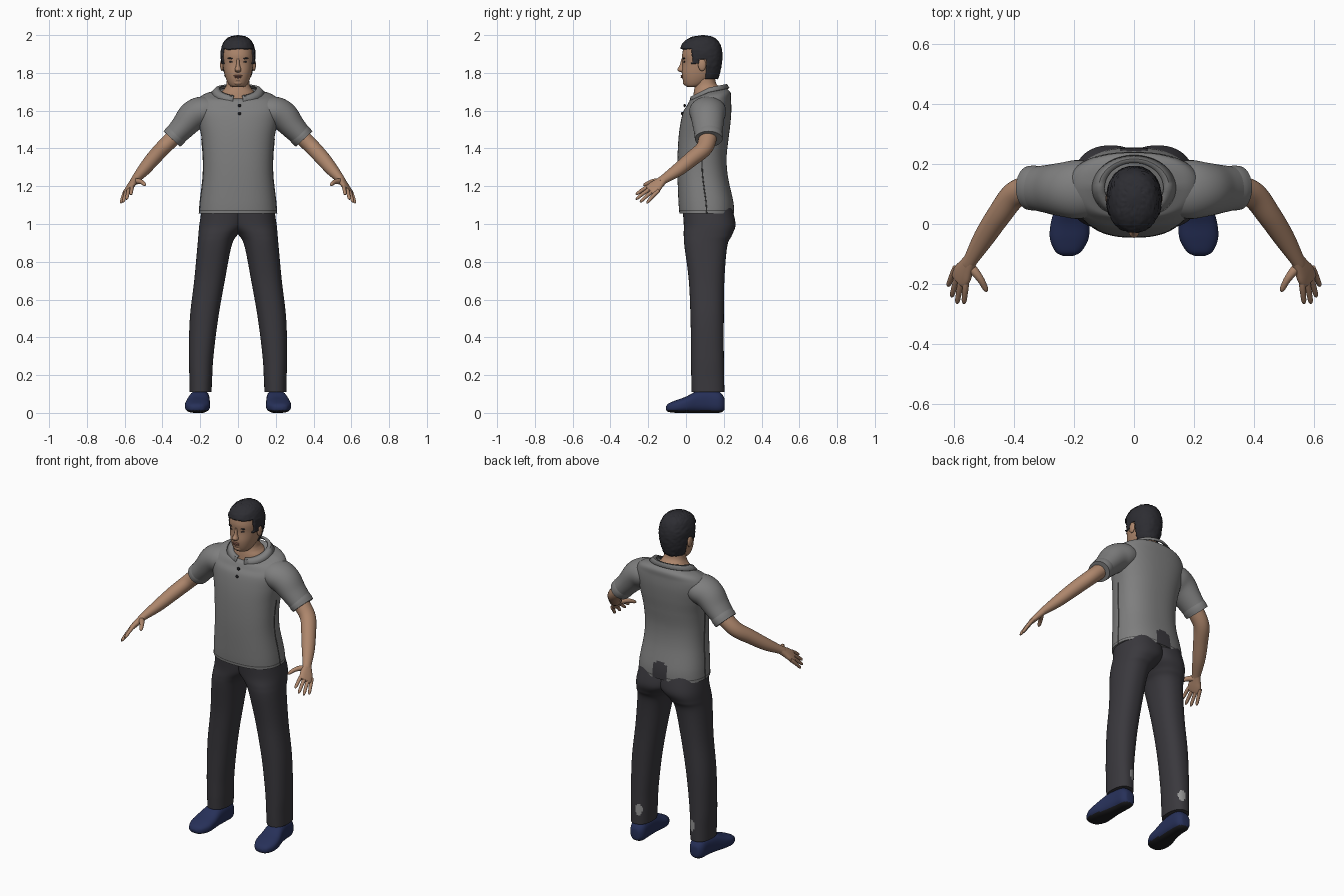
import bpy, bmesh, math, random
from mathutils import Vector, Matrix

random.seed(4)
if "Cube" in bpy.data.objects:
    bpy.data.objects.remove(bpy.data.objects["Cube"])


def material(name, r, g, b):
    m = bpy.data.materials.new(name)
    m.use_nodes = True
    m.diffuse_color = (r, g, b, 1)
    node = m.node_tree.nodes["Principled BSDF"]
    node.inputs["Base Color"].default_value = (r, g, b, 1)
    node.inputs["Roughness"].default_value = 0.8
    return m


SKIN = material("skin", 0.42, 0.24, 0.15)
SHIRT = material("shirt grey", 0.21, 0.21, 0.21)
SEAM = material("seam grey", 0.08, 0.08, 0.08)
PANTS = material("trouser charcoal", 0.042, 0.04, 0.047)
HAIR = material("hair black", 0.026, 0.026, 0.032)
SHOE = material("shoe navy", 0.02, 0.03, 0.10)
SOLE = material("sole black", 0.012, 0.012, 0.014)
LIP = material("lip brown", 0.27, 0.12, 0.085)
PATCH = material("patch grey", 0.30, 0.30, 0.30)


def finish(name, bm, mats):
    bmesh.ops.recalc_face_normals(bm, faces=bm.faces)
    me = bpy.data.meshes.new(name)
    bm.to_mesh(me)
    bm.free()
    for m in mats:
        me.materials.append(m)
    me.shade_smooth()
    me.set_sharp_from_angle(angle=math.radians(45))
    ob = bpy.data.objects.new(name, me)
    bpy.context.collection.objects.link(ob)
    return ob


def smooth(rows, k):
    """Catmull-Rom interpolation of rows of numbers."""
    rows = [Vector(r) for r in rows]
    out = []
    for i in range(len(rows) - 1):
        b, c = rows[i], rows[i + 1]
        a, d = rows[max(i - 1, 0)], rows[min(i + 2, len(rows) - 1)]
        for j in range(k):
            t = j / k
            out.append(0.5 * (2 * b + (c - a) * t + (2 * a - 5 * b + 4 * c - d) * t * t
                              + (3 * b - a - 3 * c + d) * t ** 3))
    return out + [rows[-1]]


def oval(n, p):
    """Unit superellipse points."""
    for i in range(n):
        c, s = math.cos(math.tau * i / n), math.sin(math.tau * i / n)
        yield (math.copysign(abs(c) ** (2 / p), c), math.copysign(abs(s) ** (2 / p), s))


def skin(name, rings, mats, s=1, rule=None, keep=None, wrap=True):
    bm = bmesh.new()
    vs = [[bm.verts.new((x * s, y, z)) for x, y, z in ring] for ring in rings]
    n = len(vs[0])
    for a, b in zip(vs, vs[1:]):
        for i in range(n if wrap else n - 1):
            j = (i + 1) % n
            bm.faces.new((a[i], a[j], b[j], b[i]))
    if wrap:
        bm.faces.new(vs[0])
        bm.faces.new(vs[-1])
    for f in list(bm.faces):
        c = f.calc_center_median()
        if rule:
            f.material_index = rule(c)
        if keep and not keep(c):
            bm.faces.remove(f)
    for v in [v for v in bm.verts if not v.link_faces]:
        bm.verts.remove(v)
    return finish(name, bm, mats)


def stack(name, rows, mats, p=2.2, n=48, k=8, **kw):
    """Horizontal ovals: z, x0, x1, y0, y1, forward dip."""
    rings = []
    for z, x0, x1, y0, y1, dip in smooth(rows, k):
        cx, cy, rx, ry = (x0 + x1) / 2, (y0 + y1) / 2, (x1 - x0) / 2, (y1 - y0) / 2
        rings.append([(cx + u * rx, cy + v * ry, z + dip * v * ry * (1 if v < 0 else 0.4))
                      for u, v in oval(n, p)])
    return skin(name, rings, mats, **kw)


def centred(rows):
    return [(z, -h, h, a, b, d) for z, h, a, b, d in rows]


def tube(name, rows, mats, hint, n=20, k=6, p=2, **kw):
    """Ovals along a path: x, y, z, radius along hint, other radius."""
    pts = smooth(rows, k)
    rings = []
    for i, r in enumerate(pts):
        t = (pts[min(i + 1, len(pts) - 1)] - pts[max(i - 1, 0)])
        t = Vector(t[:3]).normalized()
        v = t.cross(Vector(hint)).normalized()
        u = v.cross(t)
        c = Vector(r[:3])
        rings.append([c + u * a * r[3] + v * b * r[4] for a, b in oval(n, p)])
    return skin(name, rings, mats, **kw)


def blob(name, pos, radii, mat, tilt=0):
    bm = bmesh.new()
    m = Matrix.Translation(pos) @ Matrix.Rotation(tilt, 4, 'Y') @ Matrix.Diagonal((*radii, 1))
    bmesh.ops.create_uvsphere(bm, u_segments=20, v_segments=12, radius=1, matrix=m)
    return finish(name, bm, [mat])


# Shirt body, with hem seam and the raised tail at the back
torso = [(1.055, .205, -.035, .255, 0), (1.12, .2, -.04, .25, 0), (1.25, .185, -.045, .222, 0),
         (1.35, .184, -.045, .215, 0), (1.45, .192, -.04, .225, 0), (1.53, .208, -.03, .235, 0),
         (1.6, .222, -.015, .24, .05), (1.65, .217, .005, .238, .2), (1.685, .18, .02, .235, .3),
         (1.705, .1, .035, .205, .5)]


def shirt_rule(c):
    if c.y > .15 and abs(c.x) < .045 - max(0, c.z - 1.12) * .4 and c.z < 1.16:
        return 1
    return 2 if 1.068 < c.z < 1.075 else 0


stack("shirt_body", centred(torso), [SHIRT, PANTS, SEAM], p=2.4, n=72, k=10, rule=shirt_rule)

# Folded collar, open at the front
collar = []
for rx, ry, z, dip in ((.098, .084, 1.722, .5), (.118, .097, 1.722, .5), (.14, .11, 1.7, .45)):
    ring = []
    for i in range(49):
        a = math.radians(-78 + i * 336 / 48)
        v = math.sin(a)
        drop = max(0, -v - .6) * .05 if rx > .13 else 0
        ring.append((rx * math.cos(a), .12 + ry * v,
                     z + dip * ry * v * (1 if v < 0 else .4) - drop))
    collar.append(ring)
ob = skin("collar", collar, [SHIRT], wrap=False)
ob.modifiers.new("thickness", 'SOLIDIFY').thickness = .006
for i, (y, z) in enumerate(((-.007, 1.627), (-.02, 1.585))):
    blob("button_%d" % (i + 1), (.008, y, z), (.009, .006, .009), SOLE)

# Neck and head
stack("neck", centred([(1.64, .1, .035, .2, 0), (1.69, .092, .04, .195, 0), (1.72, .07, .045, .18, 0),
                       (1.75, .06, .05, .158, 0), (1.82, .06, .05, .15, 0)]), [SKIN])
stack("head", centred([(1.724, .025, .012, .06, 0), (1.733, .044, -.004, .09, 0), (1.76, .06, -.016, .13, 0),
                       (1.8, .073, -.022, .165, 0), (1.85, .081, -.018, .18, 0), (1.9, .084, -.02, .186, 0),
                       (1.95, .074, -.005, .175, 0), (1.98, .045, .035, .14, 0), (1.988, .01, .08, .1, 0)]),
      [SKIN])
stack("nose", centred([(1.875, .007, -.024, 0, 0), (1.84, .01, -.034, 0, 0), (1.818, .017, -.046, 0, 0),
                       (1.808, .015, -.038, 0, 0), (1.803, .008, -.025, 0, 0)]), [SKIN], n=20)
blob("upper_lip", (0, -.021, 1.785), (.023, .008, .0045), LIP)
blob("lower_lip", (0, -.02, 1.777), (.019, .008, .0055), LIP)
blob("chin", (0, 0, 1.75), (.026, .017, .017), SKIN)


# Short hair shell, cut along the hairline
def hairline(c):
    if c.y < .03:
        return c.z > 1.925
    if c.y < .065:
        return c.z > 1.85
    return c.z > (1.875 if c.y < .105 else 1.768)


hair = stack("hair", centred([(1.75, .055, .0, .158, 0), (1.78, .07, -.01, .174, 0), (1.83, .085, -.02, .187, 0),
                              (1.88, .091, -.03, .193, 0), (1.92, .09, -.031, .19, 0), (1.96, .077, -.015, .176, 0),
                              (1.985, .054, .02, .15, 0), (1.996, .026, .06, .12, 0), (2, .004, .085, .095, 0)]),
             [HAIR], n=60, k=6, keep=hairline)
for v in hair.data.vertices:
    if v.co.z < 1.995:
        v.co += Vector([random.uniform(-.002, .002) for _ in range(3)])
mod = hair.modifiers.new("thickness", 'SOLIDIFY')
mod.thickness, mod.offset = .012, -1


def leg_rule(c):
    x = abs(c.x)
    if c.y > .12 and ((x - .178) / .02) ** 2 + ((c.z - .2) / .034) ** 2 < 1:
        return 1
    return 0


ACROSS = (-.57, -.68, .47)
for s, side in ((1, "left_"), (-1, "right_")):
    # Face details
    blob(side + "eye", (s * .035, -.008, 1.858), (.014, .006, .0045), HAIR, s * -.1)
    blob(side + "eyebrow", (s * .036, -.01, 1.876), (.019, .006, .004), HAIR, s * -.12)
    blob(side + "ear", (s * .085, .085, 1.842), (.01, .021, .032), SKIN)

    # Sleeve, cuff and side seam
    tube(side + "sleeve", [(.13, .115, 1.6, .09, .07), (.19, .115, 1.595, .098, .08), (.24, .115, 1.57, .09, .08),
                           (.29, .117, 1.515, .08, .067), (.345, .12, 1.455, .07, .057)],
         [SHIRT], (0, 1, 0), n=36, s=s)
    tube(side + "cuff", [(.322, .119, 1.48, .073, .061), (.335, .12, 1.466, .075, .062),
                         (.35, .12, 1.45, .073, .06)], [SHIRT], (0, 1, 0), n=36, s=s)
    tube(side + "side_seam", [(h, (a + b) / 2, z, .003, .003) for z, h, a, b, d in torso[:5]],
         [SEAM], (0, 1, 0), n=8, s=s)

    # Arm, palm, fingers and thumb
    tube(side + "arm", [(.3, .118, 1.5, .05, .045), (.345, .115, 1.455, .048, .043), (.4, .095, 1.4, .045, .041),
                        (.45, .03, 1.345, .041, .039), (.5, -.045, 1.285, .036, .033),
                        (.545, -.12, 1.235, .025, .021), (.555, -.137, 1.222, .025, .018)],
         [SKIN], ACROSS, n=28, s=s)
    tube(side + "palm", [(.545, -.12, 1.235, .024, .019), (.558, -.143, 1.216, .031, .018),
                         (.572, -.167, 1.195, .039, .016), (.583, -.188, 1.178, .036, .012),
                         (.586, -.194, 1.174, .026, .006)], [SKIN], ACROSS, n=28, p=2.4, s=s)
    fingers = (("index", (.56, -.197, 1.2), (.567, -.265, 1.155)),
               ("middle", (.576, -.186, 1.188), (.59, -.265, 1.13)),
               ("ring", (.588, -.17, 1.178), (.608, -.243, 1.115)),
               ("little", (.598, -.153, 1.17), (.62, -.207, 1.11)))
    for label, base, tip in fingers:
        a, b = Vector(base), Vector(tip)
        rows = []
        for f, r in ((-.15, .01), (.2, .0105), (.55, .0095), (.88, .008), (1, .003)):
            c = a.lerp(b, f)
            rows.append((c.x, c.y, c.z + .012 * f * (1 - f), r, r))
        tube(side + label + "_finger", rows, [SKIN], ACROSS, n=14, s=s)
    tube(side + "thumb", [(.552, -.135, 1.222, .016, .016), (.53, -.16, 1.226, .015, .015),
                          (.51, -.187, 1.222, .012, .012), (.495, -.216, 1.209, .009, .009),
                          (.491, -.225, 1.204, .003, .003)], [SKIN], (0, 0, 1), n=14, s=s)

    # Trouser leg, meeting its twin at the hips
    stack(side + "trouser_leg", [(1.1, -.06, .188, -.02, .24, 0), (1.0, -.05, .204, -.012, .262, 0),
                                 (.94, .005, .21, -.012, .243, 0), (.88, .035, .215, -.008, .218, 0),
                                 (.7, .07, .232, .015, .203, 0), (.5, .105, .255, .024, .2, 0),
                                 (.3, .13, .26, .027, .2, 0), (.18, .137, .257, .028, .202, 0),
                                 (.11, .14, .256, .03, .203, 0)],
          [PANTS, PATCH], p=2.3, n=56, k=12, s=s, rule=leg_rule)

    # Shoe: upright ovals from toe to heel, dark underneath
    rings = []
    for y, cx, hw, z0, z1 in smooth([(-.106, .22, .018, .016, .034), (-.092, .219, .043, .005, .05),
                                     (-.05, .216, .064, 0, .068), (0, .213, .065, 0, .086),
                                     (.06, .206, .056, 0, .116), (.12, .2, .05, 0, .122),
                                     (.175, .198, .046, 0, .112), (.2, .198, .03, .012, .085),
                                     (.205, .198, .012, .03, .06)], 6):
        rings.append([(cx + u * hw, y, (z0 + z1) / 2 + v * (z1 - z0) / 2) for u, v in oval(40, 2.6)])
    skin(side + "shoe", rings, [SHOE, SOLE], s=s, rule=lambda c: int(c.z < .014))
